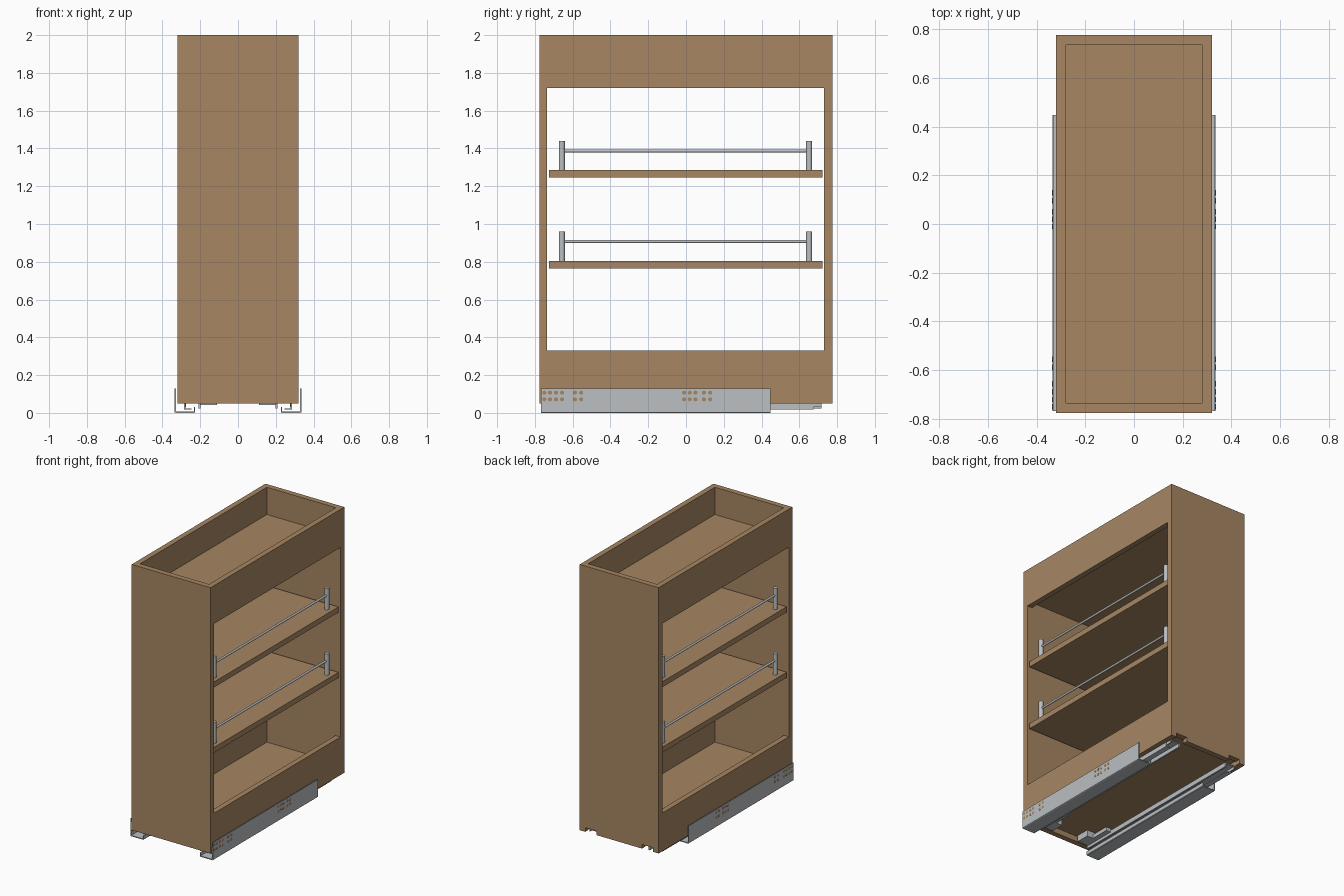
import bpy, bmesh, math
from mathutils import Matrix, Vector

old = bpy.data.objects.get("Cube")
if old:
    bpy.data.objects.remove(old, do_unlink=True)


def material(name, rgb):
    m = bpy.data.materials.new(name)
    m.use_nodes = True
    m.diffuse_color = (*rgb, 1)
    m.node_tree.nodes["Principled BSDF"].inputs["Base Color"].default_value = (*rgb, 1)
    return m


WOOD = material("warm wood", (0.385, 0.24, 0.124))
STEEL = material("light steel", (0.50, 0.525, 0.54))


def finish(name, bm, mat):
    bmesh.ops.recalc_face_normals(bm, faces=bm.faces)
    me = bpy.data.meshes.new(name)
    bm.to_mesh(me)
    bm.free()
    me.materials.append(mat)
    ob = bpy.data.objects.new(name, me)
    bpy.context.collection.objects.link(ob)
    return ob


def box(name, x, y, z, mat):
    """Box from (min, max) pairs."""
    bm = bmesh.new()
    bmesh.ops.create_cube(bm, size=1)
    for v in bm.verts:
        v.co = Vector([(a + b) / 2 + c * abs(b - a) for (a, b), c in zip((x, y, z), v.co)])
    return finish(name, bm, mat)


def rod(name, start, end, radius, mat, sides=20):
    start, end = Vector(start), Vector(end)
    d = end - start
    bm = bmesh.new()
    bmesh.ops.create_cone(bm, cap_ends=True, segments=sides, radius1=radius,
                          radius2=radius, depth=d.length)
    turn = d.to_track_quat('Z', 'Y').to_matrix().to_4x4()
    bmesh.ops.transform(bm, matrix=Matrix.Translation((start + end) / 2) @ turn, verts=bm.verts)
    for f in bm.faces:
        f.smooth = len(f.verts) == 4
    for e in bm.edges:
        e.smooth = e.calc_face_angle(0) < 0.7
    return finish(name, bm, mat)


def extrude_y(name, profile, side, y0, y1, mat):
    """Extrude an (x, z) profile along y, flipped to the given side."""
    bm = bmesh.new()
    face = bm.faces.new([bm.verts.new((side * x, y0, z)) for x, z in profile])
    out = bmesh.ops.extrude_face_region(bm, geom=[face])
    moved = [g for g in out["geom"] if isinstance(g, bmesh.types.BMVert)]
    bmesh.ops.translate(bm, vec=(0, y1 - y0, 0), verts=moved)
    return finish(name, bm, mat)


def carve(target, cutters):
    """Subtract the cutters, bake the result and delete the cutters."""
    for c in cutters:
        mod = target.modifiers.new("cut", 'BOOLEAN')
        mod.operation, mod.solver, mod.object = 'DIFFERENCE', 'EXACT', c
    dg = bpy.context.evaluated_depsgraph_get()
    baked = bpy.data.meshes.new_from_object(target.evaluated_get(dg))
    target.modifiers.clear()
    target.data = baked
    for c in cutters:
        bpy.data.objects.remove(c, do_unlink=True)


# Cabinet body: top tray, open sides, bottom tray, recessed underside
body = box("cabinet_body", (-0.32, 0.32), (-0.775, 0.775), (0.05, 2), WOOD)
IX, IY = (-0.28, 0.28), (-0.735, 0.735)
cutters = [
    box("cut_tray", IX, IY, (1.8, 2.2), WOOD),
    box("cut_cavity", IX, IY, (0.13, 1.76), WOOD),
    box("cut_window", (-0.5, 0.5), (-0.735, 0.73), (0.33, 1.72), WOOD),
    box("cut_underside", IX, IY, (-0.1, 0.09), WOOD),
]
# Notches in the back panel for the runners
for s in (-1, 1):
    cutters.append(box("cut_notch", sorted((s * 0.185, s * 0.275)), (0.7, 0.9), (-0.1, 0.08), WOOD))
carve(body, cutters)

# Shelves with side guard rails
for label, z in (("lower", 0.765), ("upper", 1.245)):
    top = z + 0.04
    box(label + "_shelf", (-0.31, 0.31), (-0.725, 0.722), (z, top), WOOD)
    for s, side in ((-1, "right"), (1, "left")):
        x = s * 0.265
        for end, y in (("front", -0.657), ("back", 0.652)):
            rod(f"{label}_{side}_{end}_post", (x, y, top), (x, y, top + 0.155), 0.016, STEEL)
        rod(f"{label}_{side}_guard_rail", (x, -0.65, top + 0.102), (x, 0.645, top + 0.102), 0.008, STEEL, 12)

# Undermount drawer runners
CHANNEL = [(0.335, 0.13), (0.335, 0.003), (0.33, 0), (0.232, 0), (0.228, 0.004), (0.228, 0.03),
           (0.234, 0.03), (0.234, 0.007), (0.328, 0.007), (0.329, 0.13)]
MIDDLE = [(0.285, 0.05), (0.285, 0.018), (0.245, 0.018), (0.245, 0.024), (0.278, 0.024), (0.278, 0.05)]
INNER = [(0.275, 0.03), (0.275, 0.05), (0.21, 0.05), (0.21, 0.022), (0.198, 0.022),
         (0.198, 0.056), (0.281, 0.056), (0.281, 0.03)]
HOLES = [-0.75, -0.72, -0.688, -0.656, -0.588, -0.555, -0.01, 0.02, 0.05, 0.095, 0.128]
for s, side in ((-1, "right"), (1, "left")):
    extrude_y(side + "_runner_channel", CHANNEL, s, -0.768, 0.448, STEEL)
    extrude_y(side + "_runner_middle", MIDDLE, s, -0.72, 0.675, STEEL)
    extrude_y(side + "_runner_inner", INNER, s, -0.73, 0.718, STEEL)
    box(side + "_locking_clip", sorted((s * 0.11, s * 0.2)), (-0.72, -0.62), (0.042, 0.088), STEEL)
    box(side + "_clip_lever", sorted((s * 0.16, s * 0.2)), (-0.62, -0.48), (0.042, 0.07), STEEL)
    # Screw holes showing the wood behind
    for y in HOLES:
        for z in (0.072, 0.107):
            rod(side + "_runner_hole", (s * 0.333, y, z), (s * 0.3355, y, z), 0.011, WOOD, 12)
